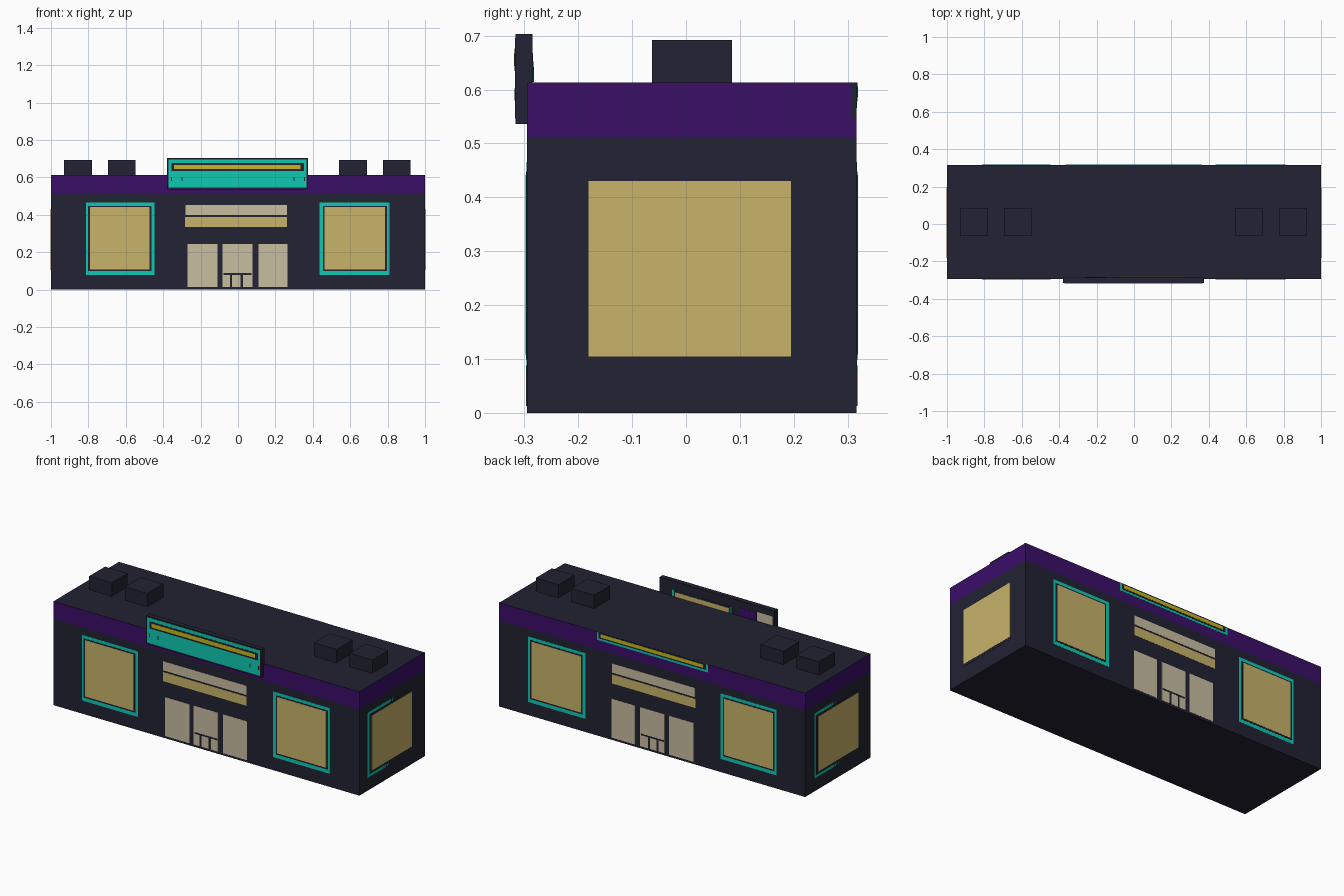
import bpy, bmesh
from mathutils import Vector

if "Cube" in bpy.data.objects:
    bpy.data.objects.remove(bpy.data.objects["Cube"])


def lin(c):
    return c / 12.92 if c <= 0.04045 else ((c + 0.055) / 1.055) ** 2.4


def material(name, hexcode):
    m = bpy.data.materials.new(name)
    rgb = [lin(int(hexcode[i:i + 2], 16) / 255) for i in (0, 2, 4)]
    m.diffuse_color = (*rgb, 1)
    m.use_nodes = True
    m.node_tree.nodes["Principled BSDF"].inputs["Base Color"].default_value = m.diffuse_color
    return m


DARK = material("dark_navy", "222233")
PURPLE = material("purple", "3b0e69")
TEAL = material("teal", "0ecab2")
TAN = material("tan_glass", "c8b36a")
CREAM = material("cream", "c8bda0")
YELLOW = material("yellow", "c8b81e")


def box(name, lo, hi, mat):
    bm = bmesh.new()
    bmesh.ops.create_cube(bm, size=1)
    for v in bm.verts:
        v.co = Vector([lo[i] if v.co[i] < 0 else hi[i] for i in range(3)])
    me = bpy.data.meshes.new(name)
    bm.to_mesh(me)
    bm.free()
    me.materials.append(mat)
    ob = bpy.data.objects.new(name, me)
    bpy.context.collection.objects.link(ob)
    return ob


# Outer planes of the building
FRONT, BACK, ROOF = -0.295, 0.316, 0.613
SIGN_FRONT, SIGN_BACK = -0.316, -0.285
STEP = 0.001


def plate(name, axis, pos, sign, a0, a1, z0, z1, mat, layer=1):
    """Thin painted plate on a wall; axis 0 = side wall, 1 = front/back wall."""
    d0, d1 = sorted((pos - sign * 0.001, pos + sign * STEP * layer))
    if axis == 1:
        return box(name, (a0, d0, z0), (a1, d1, z1), mat)
    return box(name, (d0, a0, z0), (d1, a1, z1), mat)


def window(name, axis, pos, sign, outer, gap, glass):
    for part, r, mat, layer in (("frame", outer, TEAL, 1), ("gap", gap, DARK, 2),
                                ("glass", glass, TAN, 3)):
        plate(name + "_" + part, axis, pos, sign, *r, mat, layer)


# Main body with purple band at the top of the walls
body = box("building_body", (-1, FRONT, 0), (1, BACK, ROOF), DARK)
body.data.materials.append(PURPLE)
bm = bmesh.new()
bm.from_mesh(body.data)
bmesh.ops.bisect_plane(bm, geom=bm.verts[:] + bm.edges[:] + bm.faces[:],
                       plane_co=(0, 0, 0.51), plane_no=(0, 0, 1))
bm.normal_update()
for f in bm.faces:
    if abs(f.normal.z) < 0.5 and f.calc_center_median().z > 0.51:
        f.material_index = 1
bm.to_mesh(body.data)
bm.free()

# Roof units
for i, x in enumerate((-0.855, -0.622, 0.615, 0.848)):
    box(f"roof_unit_{i}", (x - 0.074, -0.063, ROOF - 0.01), (x + 0.074, 0.085, 0.692), DARK)

# Front and back walls carry the same windows, doors and strips
for side, pos, s in (("front", FRONT, -1), ("back", BACK, 1)):
    window(side + "_window_left", 1, pos, s, (-0.814, -0.446, 0.078, 0.466),
           (-0.802, -0.463, 0.099, 0.448), (-0.792, -0.473, 0.108, 0.441))
    window(side + "_window_right", 1, pos, s, (0.436, 0.810, 0.078, 0.466),
           (0.455, 0.797, 0.099, 0.448), (0.463, 0.785, 0.108, 0.441))
    for i, (a, b) in enumerate(((-0.27, -0.11), (-0.083, 0.078), (0.11, 0.265))):
        plate(f"{side}_door_{i}", 1, pos, s, a, b, 0.013, 0.243, CREAM)
    plate(side + "_door_slot", 1, pos, s, -0.078, 0.073, 0.079, 0.088, DARK, 2)
    for i, x in enumerate((-0.037, 0.02)):
        plate(f"{side}_door_slit_{i}", 1, pos, s, x - 0.006, x + 0.006, 0.013, 0.079, DARK, 2)
    plate(side + "_upper_strip", 1, pos, s, -0.282, 0.263, 0.398, 0.452, CREAM)
    plate(side + "_lower_strip", 1, pos, s, -0.284, 0.263, 0.334, 0.388, TAN)

# Side windows
for side, s in (("right", 1), ("left", -1)):
    window(side + "_side_window", 0, s * 1.0 - s * 0.001, s, (-0.218, 0.230, 0.075, 0.460),
           (-0.200, 0.213, 0.091, 0.443), (-0.181, 0.195, 0.105, 0.430))
    plate(side + "_corner_strip", 0, s * 1.0 - s * 0.001, s, 0.308, BACK, 0.545, ROOF, DARK, 2)

# Sign board above the entrance
box("sign_board", (-0.38, SIGN_FRONT, 0.536), (0.373, SIGN_BACK, 0.703), DARK)
plate("sign_face", 1, SIGN_FRONT, -1, -0.372, 0.365, 0.546, 0.696, TEAL)
plate("sign_recess", 1, SIGN_FRONT, -1, -0.355, 0.352, 0.634, 0.676, DARK, 2)
plate("sign_light_bar", 1, SIGN_FRONT, -1, -0.342, 0.335, 0.644, 0.667, YELLOW, 3)
for i, x in enumerate((-0.355, -0.3, 0.3, 0.355)):
    plate(f"sign_mark_{i}", 1, SIGN_FRONT, -1, x - 0.003, x + 0.003, 0.58, 0.602, DARK, 2)

# Painted details on the rear of the sign, above the roof
plate("sign_rear_frame", 1, SIGN_BACK, 1, -0.10, 0.29, 0.614, 0.652, TEAL)
plate("sign_rear_gap", 1, SIGN_BACK, 1, -0.092, 0.277, 0.614, 0.652, DARK, 2)
plate("sign_rear_panel", 1, SIGN_BACK, 1, -0.085, 0.27, 0.614, 0.642, TAN, 3)
plate("sign_rear_purple", 1, SIGN_BACK, 1, -0.26, -0.15, 0.614, 0.662, PURPLE)
plate("sign_rear_cream", 1, SIGN_BACK, 1, -0.365, -0.265, 0.614, 0.668, CREAM)

# Flat light bar painted at the top of the back wall
plate("back_bar_frame", 1, BACK, 1, -0.366, 0.36, 0.566, ROOF, TEAL)
plate("back_bar_recess", 1, BACK, 1, -0.353, 0.348, 0.578, ROOF, DARK, 2)
plate("back_bar_light", 1, BACK, 1, -0.335, 0.335, 0.586, 0.606, YELLOW, 3)
